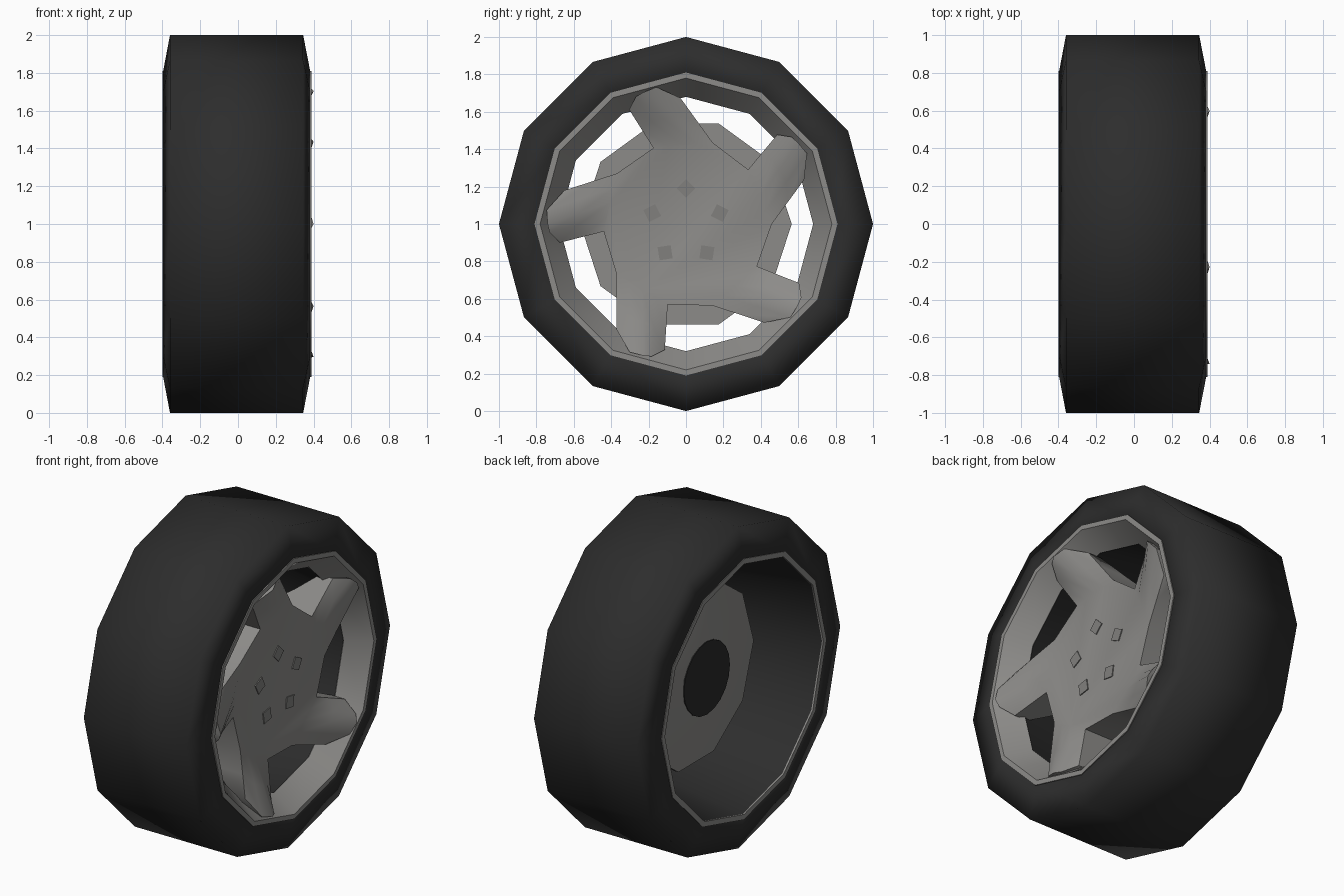
import bpy, bmesh, math
from math import cos, sin, pi

if "Cube" in bpy.data.objects:
    bpy.data.objects.remove(bpy.data.objects["Cube"])

def material(name, rgb):
    m = bpy.data.materials.new(name)
    m.diffuse_color = (*rgb, 1)
    m.use_nodes = True
    m.node_tree.nodes["Principled BSDF"].inputs["Base Color"].default_value = m.diffuse_color
    return m

RUBBER = material("black rubber", (0.026, 0.026, 0.026))
ALLOY = material("grey alloy", (0.265, 0.26, 0.25))
BOLT = material("dark grey bolt", (0.22, 0.216, 0.208))
HUB = material("hub black", (0.022, 0.022, 0.022))

def finish(name, bm, mat, angle=35):
    bmesh.ops.recalc_face_normals(bm, faces=bm.faces)
    me = bpy.data.meshes.new(name)
    bm.to_mesh(me)
    bm.free()
    me.materials.append(mat)
    ob = bpy.data.objects.new(name, me)
    bpy.context.collection.objects.link(ob)
    bpy.ops.object.select_all(action='DESELECT')
    ob.select_set(True)
    bpy.context.view_layer.objects.active = ob
    bpy.ops.object.shade_smooth_by_angle(angle=math.radians(angle))
    return ob

def polar(x, r, a):
    return (x, r * cos(a), 1 + r * sin(a))

def revolve(name, profile, sides, mat, closed=True, angle=35):
    """Turn an (x, radius) profile round the axle; open profiles get end caps."""
    bm = bmesh.new()
    rings = [[bm.verts.new(polar(x, r, 2 * pi * i / sides)) for i in range(sides)]
             for x, r in profile]
    pairs = list(zip(rings, rings[1:])) + ([(rings[-1], rings[0])] if closed else [])
    for a, b in pairs:
        for i in range(sides):
            j = (i + 1) % sides
            bm.faces.new((a[i], a[j], b[j], b[i]))
    if not closed:
        bm.faces.new(rings[0])
        bm.faces.new(rings[-1])
    return finish(name, bm, mat, angle)

# Smooth tyre, and the dark barrel inside it
revolve("tyre", [(0.345, 1), (-0.36, 1), (-0.398, 0.8), (-0.37, 0.79), (0.36, 0.79),
                 (0.384, 0.8)], 12, RUBBER, angle=100)
revolve("wheel_barrel", [(-0.392, 0.79), (-0.392, 0.78), (0.25, 0.685), (0.25, 0.7),
                         (0.0, 0.79)], 12, RUBBER)

# Rim: outer dished ring and thin back lip
revolve("rim_front", [(0.36, 0.81), (0.388, 0.81), (0.388, 0.78),
                      (0.25, 0.68), (0.24, 0.69)], 12, ALLOY)
revolve("rim_back_lip", [(-0.39, 0.81), (-0.4, 0.81), (-0.4, 0.778), (-0.39, 0.778)],
        12, ALLOY)

# Hub disc behind the spokes, with its dark centre
revolve("hub_disc", [(-0.14, 0.226), (-0.07, 0.565), (-0.04, 0.565)],
        10, ALLOY, closed=False)
revolve("hub_centre", [(-0.144, 0.226), (-0.137, 0.226)], 20, HUB, closed=False)

# Five swept spokes joined to a flat centre face
ROOT_A, ROOT_B = (-0.37, 0.27), (-0.44, -0.04)
TIP = [(-0.65, 0.18), (-0.745, 0.075), (-0.74, 0.0), (-0.73, -0.045), (-0.675, -0.1)]
TIP_X = [0.31, 0.378, 0.4, 0.378, 0.31]
ROOT_X = 0.275
BACK_X = (-0.05, 0.1, 0.22)          # depth of the back at root, middle and tip
bm = bmesh.new()
fronts, backs, centre = [], [], []
for k in range(5):
    c, s = cos(2 * pi * k / 5), sin(2 * pi * k / 5)
    front, back = [], []
    for t, bx in zip((0, 0.5, 1), BACK_X):
        row, brow = [], []
        for i in range(5):
            u = i / 4
            ry = ROOT_A[0] + (ROOT_B[0] - ROOT_A[0]) * u
            rz = ROOT_A[1] + (ROOT_B[1] - ROOT_A[1]) * u
            y, z = ry + (TIP[i][0] - ry) * t, rz + (TIP[i][1] - rz) * t
            x = ROOT_X + (TIP_X[i] - ROOT_X) * t
            yz = (y * c - z * s, 1 + y * s + z * c)
            row.append(bm.verts.new((x, *yz)))
            brow.append(bm.verts.new((bx, *yz)))
        front.append(row)
        back.append(brow)
    for grid in (front, back):
        for a, b in zip(grid, grid[1:]):
            for i in range(4):
                bm.faces.new((a[i], a[i + 1], b[i + 1], b[i]))
    centre += front[0]
    rim = lambda g: [g[0][0], g[1][0]] + g[2] + [g[1][4], g[0][4]]
    fronts += rim(front)
    backs += rim(back)
bm.faces.new(centre)
n = len(fronts)
for i in range(n):
    j = (i + 1) % n
    bm.faces.new((fronts[i], fronts[j], backs[j], backs[i]))
finish("spokes", bm, ALLOY, 40)

# Five square wheel bolts
for k in range(5):
    a = pi / 2 + 2 * pi * k / 5
    _, cy, cz = polar(0, 0.19, a)
    bm = bmesh.new()
    loops = [[bm.verts.new((x, cy + 0.05 * cos(a + i * pi / 2), cz + 0.05 * sin(a + i * pi / 2)))
              for i in range(4)] for x in (ROOT_X - 0.002, ROOT_X + 0.006)]
    for i in range(4):
        j = (i + 1) % 4
        bm.faces.new((loops[0][i], loops[0][j], loops[1][j], loops[1][i]))
    for lp in loops:
        bm.faces.new(lp)
    finish(f"wheel_bolt_{k + 1}", bm, BOLT)
